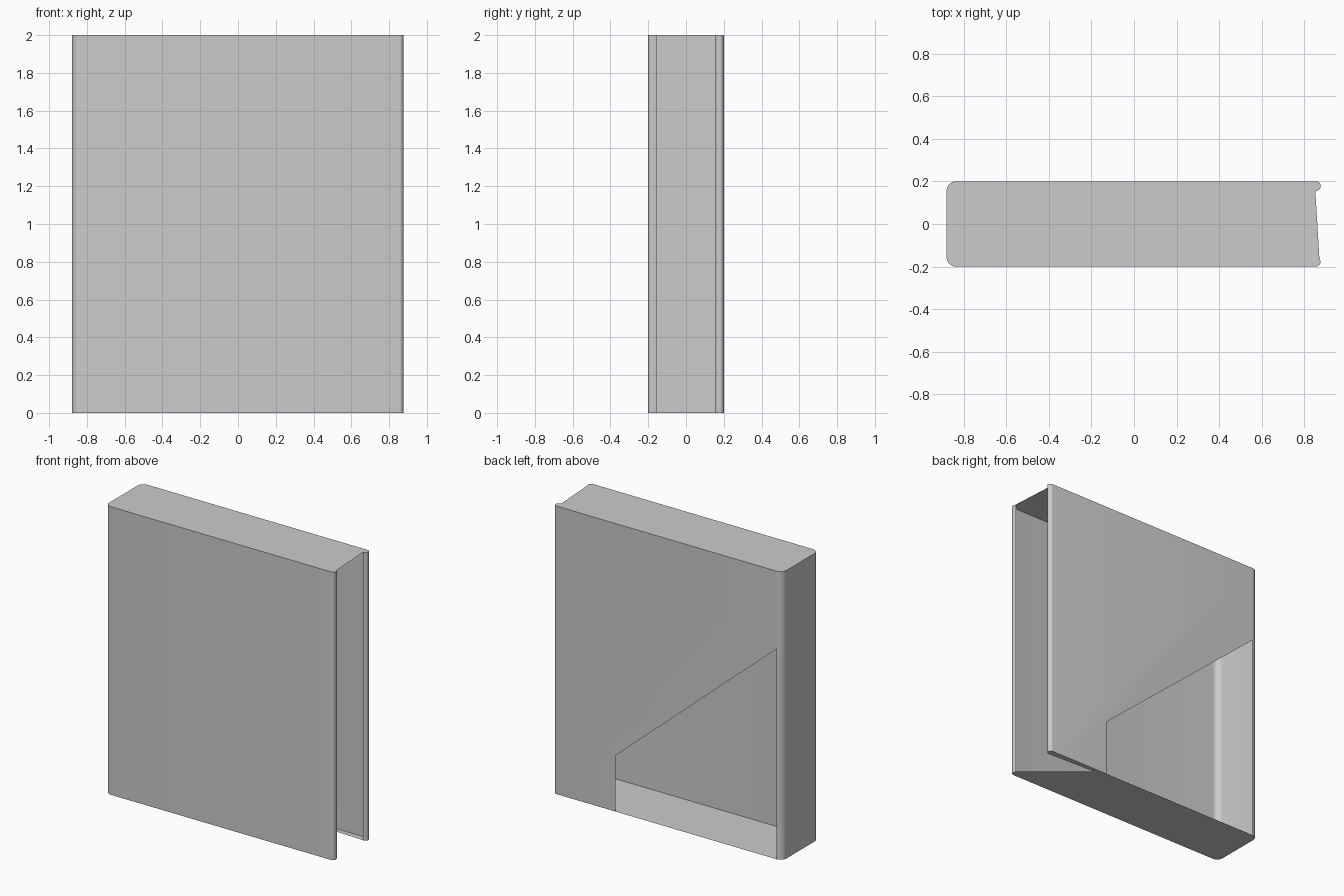
import bpy, bmesh
from math import cos, sin, radians

if "Cube" in bpy.data.objects:
    bpy.data.objects.remove(bpy.data.objects["Cube"])

H = 2.0


def arc(cx, cy, r, a0, a1, n=8):
    """Points along a circular corner, angles in degrees."""
    angles = [radians(a0 + (a1 - a0) * i / n) for i in range(n + 1)]
    return [(cx + r * cos(a), cy + r * sin(a)) for a in angles]


# Plan outline of the thin sheet: front curl, rounded spine, back lip
front = [(0.87, -0.155)] + arc(0.853, -0.177, 0.023, 0, -90, 6)
spine = arc(-0.835, -0.155, 0.045, 270, 180) + arc(-0.835, 0.155, 0.045, 180, 90)
lip = arc(0.855, 0.178, 0.022, 90, -100, 10)
outline = front + spine + lip
back_start = len(front) + len(spine) - 1

bm = bmesh.new()
low = [bm.verts.new((x, y, 0)) for x, y in outline]
high = [bm.verts.new((x, y, H)) for x, y in outline]

# Upright walls, leaving the back panel and the right side open
for i in range(len(outline) - 1):
    if i != back_start:
        bm.faces.new((low[i], high[i], high[i + 1], low[i + 1]))

# Back panel with the sloping cutout
cut = [bm.verts.new(p) for p in ((-0.835, 0.2, 1.46), (0.40, 0.2, 0.39), (0.40, 0.2, 0))]
j = back_start
bm.faces.new([cut[0], high[j], high[j + 1], low[j + 1], cut[2], cut[1]])

# Closed top
bm.faces.new(high)

# Floor with a notch at the open side
notch = bm.verts.new((0.48, 0.172, 0))
floor = low[:j + 1] + [cut[2]] + low[j + 1:] + [notch]
bm.faces.new(floor)

bmesh.ops.recalc_face_normals(bm, faces=bm.faces)
mesh = bpy.data.meshes.new("sleeve_case")
bm.to_mesh(mesh)
bm.free()
case = bpy.data.objects.new("sleeve_case", mesh)
bpy.context.collection.objects.link(case)

# Smooth rounded corners, sharp rims
bpy.context.view_layer.objects.active = case
case.select_set(True)
bpy.ops.object.shade_smooth_by_angle(angle=radians(35))
